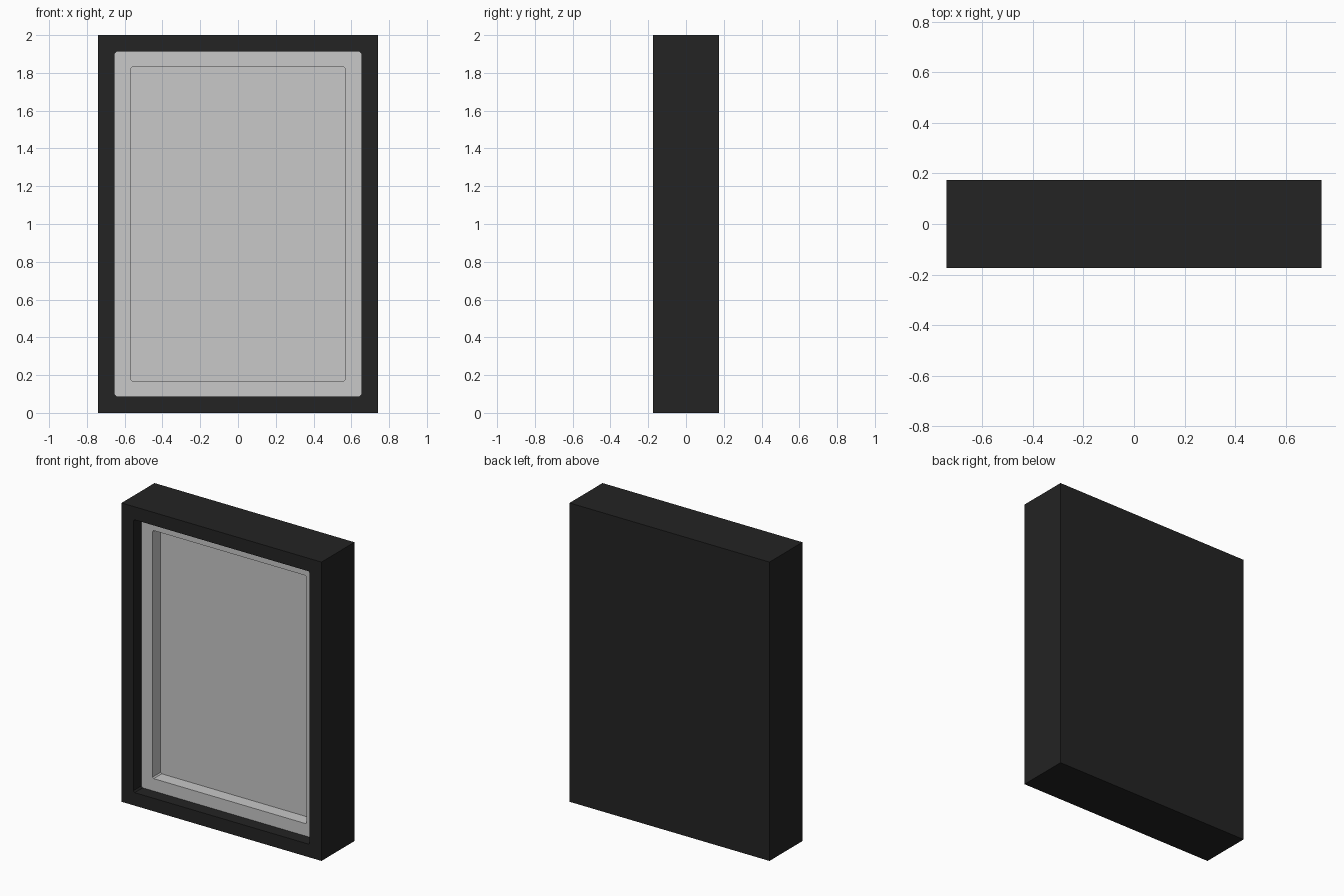
import bpy
import bmesh
from mathutils import Vector

if "Cube" in bpy.data.objects:
    bpy.data.objects.remove(bpy.data.objects["Cube"], do_unlink=True)


def make_material(name, rgb):
    mat = bpy.data.materials.new(name)
    mat.use_nodes = True
    mat.diffuse_color = (*rgb, 1)
    mat.node_tree.nodes["Principled BSDF"].inputs["Base Color"].default_value = (*rgb, 1)
    return mat


def make_tray(name, width, height, front, back, rim, depth, chamfer, mat):
    """Upright box whose front face is sunk in, leaving a rim of even width."""
    bm = bmesh.new()
    bmesh.ops.create_cube(bm, size=1)
    bmesh.ops.scale(bm, vec=(width, back - front, height), verts=bm.verts)
    bmesh.ops.translate(bm, vec=(0, (front + back) / 2, 1), verts=bm.verts)
    bm.normal_update()

    # Inset the front face and push it back to form the recess
    face = next(f for f in bm.faces if f.normal.y < -0.9)
    bmesh.ops.inset_region(bm, faces=[face], thickness=rim, use_even_offset=True)
    extruded = bmesh.ops.extrude_discrete_faces(bm, faces=[face])
    floor = extruded["faces"][0]
    bmesh.ops.translate(bm, vec=(0, depth, 0), verts=floor.verts)

    # Slightly clip the inner corners of the recess
    corners = [e for v in floor.verts for e in v.link_edges
               if abs((e.verts[0].co - e.verts[1].co).normalized().dot(Vector((0, 1, 0)))) > 0.9]
    bmesh.ops.bevel(bm, geom=corners, offset=chamfer, segments=1, affect='EDGES')
    bmesh.ops.recalc_face_normals(bm, faces=bm.faces)

    mesh = bpy.data.meshes.new(name)
    bm.to_mesh(mesh)
    bm.free()
    mesh.materials.append(mat)
    obj = bpy.data.objects.new(name, mesh)
    bpy.context.collection.objects.link(obj)
    return obj


black = make_material("frame black", (0.017, 0.017, 0.017))
grey = make_material("mount grey", (0.58, 0.58, 0.58))

# Deep outer frame with a closed back
make_tray("frame", 1.48, 2.0, -0.174, 0.174, 0.087, 0.20, 0.01, black)

# Stepped mount and picture panel, tucked into the frame
make_tray("picture_mount", 1.31, 1.83, -0.089, 0.024, 0.085, 0.085, 0.008, grey)
